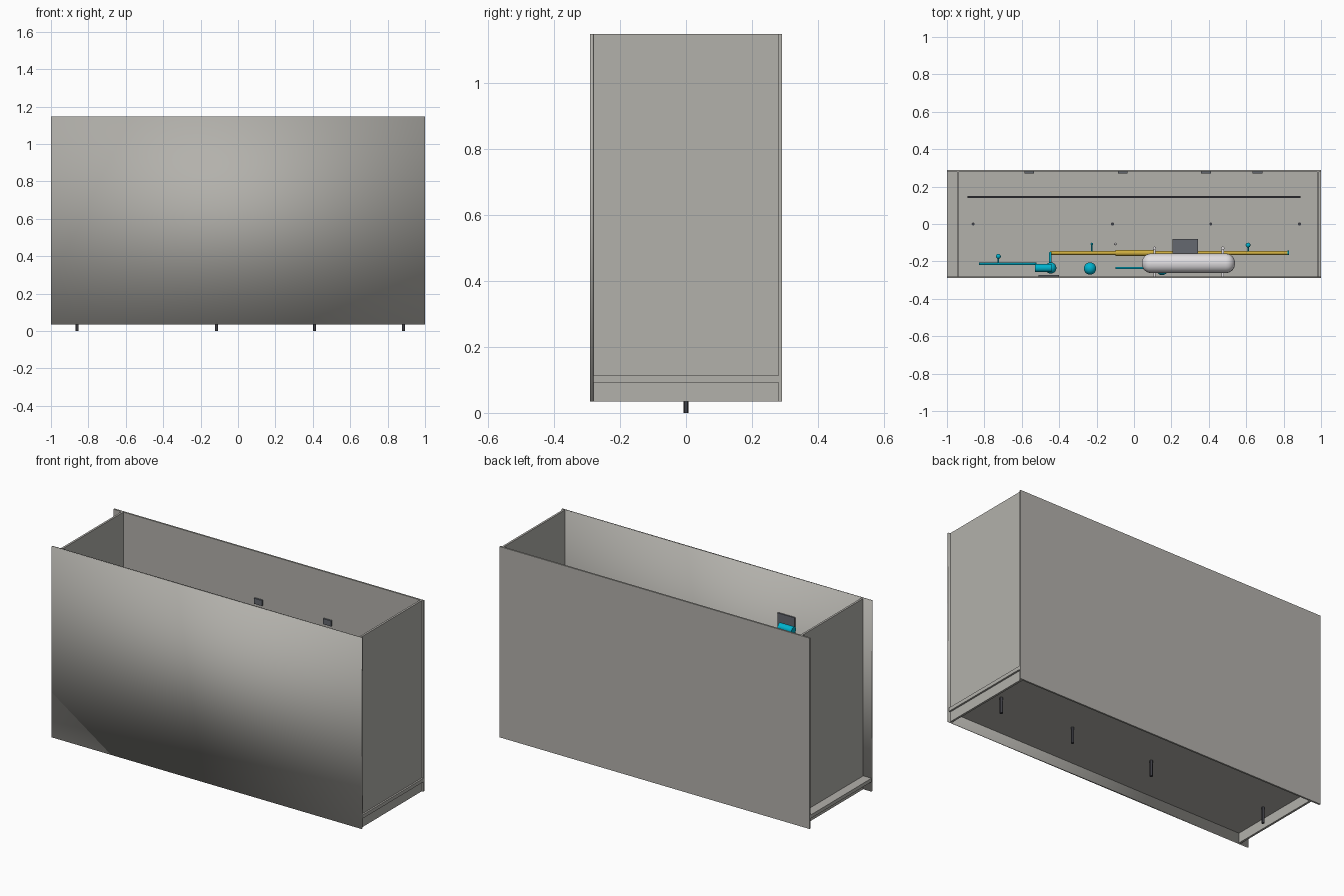
import bpy
from mathutils import Vector

if "Cube" in bpy.data.objects:
    bpy.data.objects.remove(bpy.data.objects["Cube"], do_unlink=True)


def material(name, rgb):
    m = bpy.data.materials.new(name)
    m.use_nodes = True
    m.diffuse_color = (*rgb, 1)
    m.node_tree.nodes["Principled BSDF"].inputs["Base Color"].default_value = (*rgb, 1)
    return m


GREY = material("warm grey panel", (0.45, 0.44, 0.41))
DARK = material("dark slate", (0.05, 0.05, 0.06))
STEEL = material("steel grey", (0.13, 0.14, 0.16))
CYAN = material("cyan", (0.0, 0.45, 0.62))
GOLD = material("yellow", (0.62, 0.42, 0.05))
WHITE = material("white", (0.75, 0.73, 0.75))


def finish(name, mat, smooth=False):
    ob = bpy.context.object
    ob.name = name
    ob.data.materials.append(mat)
    if smooth:
        bpy.ops.object.shade_smooth_by_angle()
    return ob


def box(name, mat, x, y, z):
    """Box from its (low, high) range on each axis."""
    bpy.ops.mesh.primitive_cube_add(size=1)
    ob = finish(name, mat)
    lo, hi = Vector((x[0], y[0], z[0])), Vector((x[1], y[1], z[1]))
    for v in ob.data.vertices:
        v.co = Vector(((lo[i] + hi[i]) / 2 + v.co[i] * (hi[i] - lo[i]) for i in range(3)))
    return ob


def rod(name, mat, a, b, r, sides=16):
    a, b = Vector(a), Vector(b)
    d = b - a
    bpy.ops.mesh.primitive_cylinder_add(vertices=sides, radius=r, depth=d.length, location=(a + b) / 2,
                                        rotation=d.to_track_quat('Z', 'Y').to_euler())
    return finish(name, mat, True)


def ball(name, mat, centre, r):
    bpy.ops.mesh.primitive_uv_sphere_add(segments=20, ring_count=12, radius=r, location=centre)
    return finish(name, mat, True)


# Cabinet shell
BOTTOM, TOP, FRONT, BACK, T = 0.035, 1.147, -0.29, 0.29, 0.01
INNER = (FRONT + T, BACK)
FLOOR = (0.092, 0.113)
LEFT, RIGHT = (0.978, 0.99), (-0.947, -0.935)
front = box("front_panel", GREY, (-1, 1), (FRONT, FRONT + T), (BOTTOM, TOP))
for p in front.data.polygons:
    p.use_smooth = True
box("left_side_panel", GREY, LEFT, INNER, (BOTTOM, TOP))
box("right_side_panel", GREY, RIGHT, INNER, (BOTTOM, TOP))
box("floor_panel", GREY, (-1, 1), INNER, FLOOR)

# Back panel, divided where the side and floor edges pass through
for xname, xs in (("right", (-1, RIGHT[0])), ("middle", (RIGHT[1], LEFT[0])), ("left", (LEFT[1], 1))):
    for zname, zs in (("skirt", (BOTTOM, FLOOR[0])), ("panel", (FLOOR[1], TOP))):
        box(f"back_{zname}_{xname}", GREY, xs, (BACK - T, BACK), zs)

# Threaded feet, floor rail and wall clips
for i, x in enumerate((-0.86, -0.115, 0.41, 0.885)):
    rod(f"foot_{i}", DARK, (x, 0, 0), (x, 0, 0.12), 0.008, 12)
box("floor_rail", DARK, (-0.89, 0.89), (0.138, 0.15), (0.113, 0.13))
for i, (x, z) in enumerate(((-0.56, 0.6), (-0.06, 0.86), (0.385, 0.86), (0.66, 0.6))):
    box(f"wall_clip_{i}", STEEL, (x - 0.026, x + 0.026), (0.27, 0.28), (z - 0.016, z + 0.016))

# Pump with its mounting plate
box("pump_plate", STEEL, (-0.51, -0.4), (-0.28, -0.272), (0.81, 0.92))
rod("pump_body", CYAN, (-0.53, -0.235, 0.865), (-0.44, -0.235, 0.865), 0.022)
ball("pump_head", CYAN, (-0.445, -0.235, 0.82), 0.03)
rod("inlet_pipe", CYAN, (-0.83, -0.213, 0.84), (-0.52, -0.213, 0.84), 0.006)
rod("outlet_pipe", CYAN, (-0.447, -0.235, 0.8), (-0.447, -0.155, 0.8), 0.007)
rod("outlet_drop", CYAN, (-0.447, -0.155, 0.8), (-0.447, -0.155, 0.5), 0.007)

# Main pipe, its coupling and lower branch
rod("main_pipe", GOLD, (-0.447, -0.155, 0.5), (0.83, -0.155, 0.5), 0.01)
rod("pipe_coupling", GOLD, (-0.1, -0.155, 0.5), (0.11, -0.155, 0.5), 0.016)
rod("pipe_end", CYAN, (0.82, -0.155, 0.5), (0.83, -0.155, 0.5), 0.012)
rod("branch_pipe", CYAN, (-0.1, -0.235, 0.45), (0.15, -0.235, 0.45), 0.006)
ball("float_ball", CYAN, (-0.235, -0.238, 0.5), 0.033)
ball("branch_ball", CYAN, (0.15, -0.24, 0.45), 0.033)

# Valve knobs on short stems
for i, (x, y, y2, z, r) in enumerate(((-0.725, -0.173, -0.213, 0.84, 0.013),
                                      (0.61, -0.113, -0.155, 0.5, 0.013),
                                      (-0.225, -0.107, -0.155, 0.5, 0.007))):
    rod(f"valve_stem_{i}", CYAN, (x, y2, z), (x, y, z), 0.004)
    ball(f"valve_knob_{i}", CYAN, (x, y, z), r)
ball("gauge_knob", WHITE, (-0.1, -0.107, 0.5), 0.007)

# Pressure tank with straps and control box
tank = box("pressure_tank", WHITE, (0.042, 0.54), (-0.262, -0.158), (0.6, 0.7))
bevel = tank.modifiers.new("round", 'BEVEL')
bevel.width, bevel.segments = 0.049, 6
for p in tank.data.polygons:
    p.use_smooth = True
for i, x in enumerate((0.11, 0.475)):
    box(f"tank_strap_{i}", WHITE, (x - 0.006, x + 0.006), (-0.28, -0.125), (0.59, 0.6))
    rod(f"tank_port_{i}", WHITE, (x, -0.13, 0.5), (x, -0.13, 0.61), 0.009)
box("control_box", STEEL, (0.205, 0.342), (-0.158, -0.08), (0.6, 0.68))
